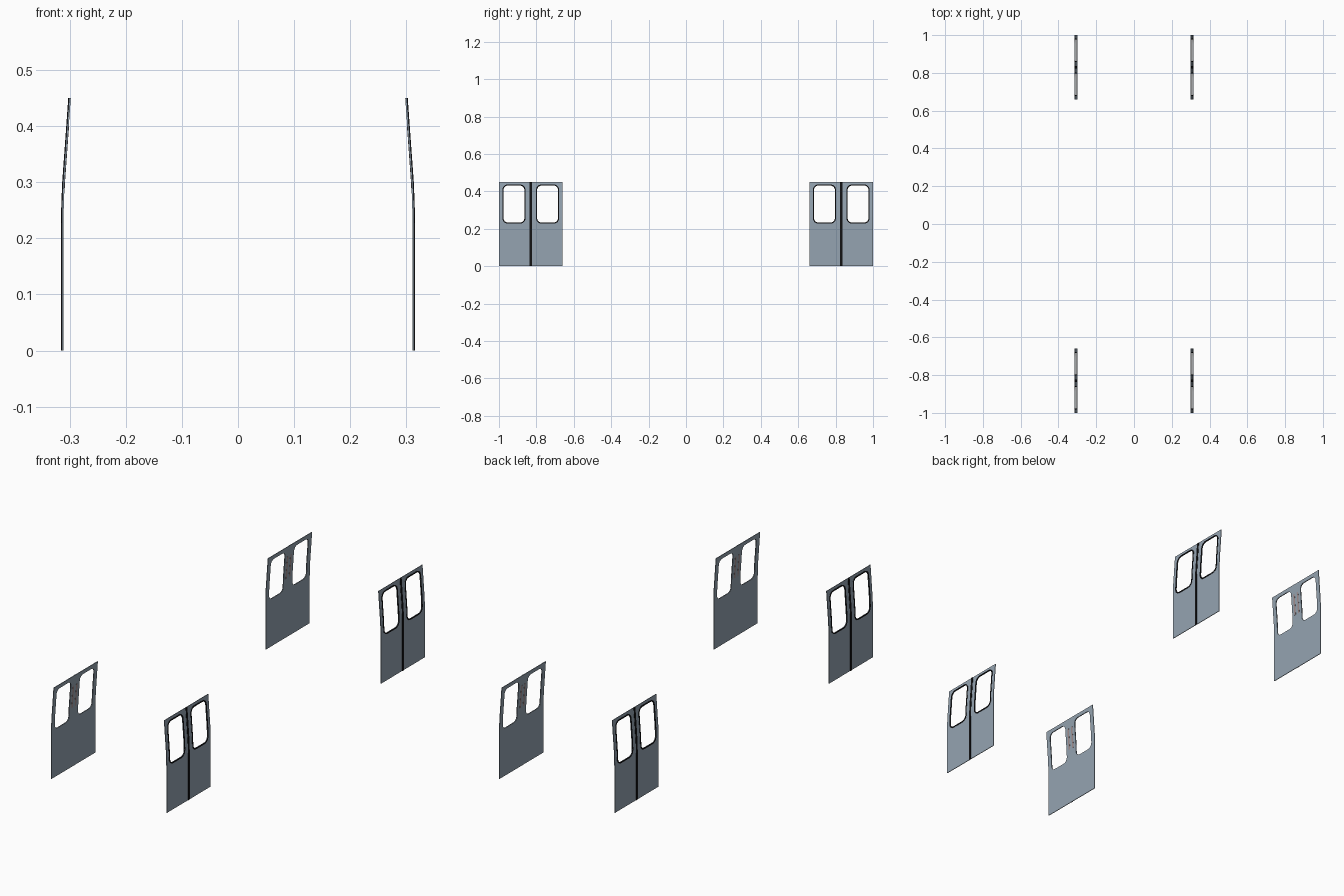
import bpy, bmesh, math

if "Cube" in bpy.data.objects:
    bpy.data.objects.remove(bpy.data.objects["Cube"])

def material(name, rgb):
    m = bpy.data.materials.new(name)
    m.diffuse_color = (*rgb, 1)
    m.use_nodes = True
    m.node_tree.nodes["Principled BSDF"].inputs["Base Color"].default_value = m.diffuse_color
    return m

STEEL = material("blue grey panel", (0.30, 0.37, 0.44))
RUBBER = material("black rubber", (0.006, 0.006, 0.007))
LABEL = material("dull red label", (0.36, 0.27, 0.27))

# Side profile of the car body: (height, distance from centre line)
PROFILE = [(0, 0.3125), (0.23, 0.3125), (0.265, 0.3118), (0.30, 0.3103), (0.45, 0.2995)]

def body_x(z):
    for (z0, x0), (z1, x1) in zip(PROFILE, PROFILE[1:]):
        if z <= z1 + 1e-6:
            return x0 + (x1 - x0) * (z - z0) / (z1 - z0)
    return PROFILE[-1][1]

def rect(cy, cz, hy, hz, r=0.0, n=6):
    """Loop of (y, z) points for a rectangle with rounded corners."""
    if r == 0:
        return [(cy + a * hy, cz + b * hz) for a, b in ((1, 1), (-1, 1), (-1, -1), (1, -1))]
    pts = []
    for k, (a, b) in enumerate(((1, 1), (-1, 1), (-1, -1), (1, -1))):
        for i in range(n + 1):
            t = math.pi / 2 * (k + i / n)
            pts.append((cy + a * (hy - r) + r * math.cos(t),
                        cz + b * (hz - r) + r * math.sin(t)))
    return pts

def sheet(name, loops, side, cy, offset, thick, mat):
    """Fill the loops (later ones are holes), bend to the profile and thicken."""
    bm = bmesh.new()
    edges = []
    for loop in loops:
        vs = [bm.verts.new((0, y, z)) for y, z in loop]
        edges += [bm.edges.new((vs[i - 1], vs[i])) for i in range(len(vs))]
    bmesh.ops.triangle_fill(bm, edges=edges, use_beauty=True, normal=(1, 0, 0))
    for z, _ in PROFILE[1:-1]:
        bmesh.ops.bisect_plane(bm, geom=bm.verts[:] + bm.edges[:] + bm.faces[:],
                               plane_co=(0, 0, z), plane_no=(0, 0, 1), dist=1e-5)
    for v in bm.verts:
        v.co.x = side * (body_x(v.co.z) + offset)
        v.co.y += cy
    bmesh.ops.recalc_face_normals(bm, faces=bm.faces[:])
    me = bpy.data.meshes.new(name)
    bm.to_mesh(me)
    bm.free()
    me.materials.append(mat)
    ob = bpy.data.objects.new(name, me)
    bpy.context.collection.objects.link(ob)
    mod = ob.modifiers.new("thickness", 'SOLIDIFY')
    mod.thickness = thick
    mod.offset = 0
    return ob

for side, sname in ((1, "right"), (-1, "left")):
    for cy, ename in ((-0.83, "front"), (0.83, "rear")):
        tag = f"{ename}_{sname}"
        holes = [rect(s * 0.09, 0.332, 0.056, 0.099, 0.024) for s in (-1, 1)]
        # double door panel with two window openings
        sheet(f"door_panel_{tag}", [rect(0, 0.225, 0.17, 0.225)] + holes,
              side, cy, 0, 0.003, STEEL)
        # rubber window surrounds on the outside
        for i, s in enumerate((-1, 1)):
            sheet(f"window_seal_{tag}_{i + 1}",
                  [rect(s * 0.09, 0.332, 0.062, 0.105, 0.030), holes[i]],
                  side, cy, 0.002, 0.002, RUBBER)
        # rubber seam where the two leaves meet
        sheet(f"centre_seal_{tag}", [rect(0, 0.225, 0.006, 0.225)],
              side, cy, 0.002, 0.002, RUBBER)
        # faint label strips on the inside, between the windows
        for i, y in enumerate((-0.014, 0.012)):
            sheet(f"inside_label_{tag}_{i + 1}", [rect(y, 0.345, 0.005, 0.055)],
                  side, cy, -0.0016, 0.0008, LABEL)
